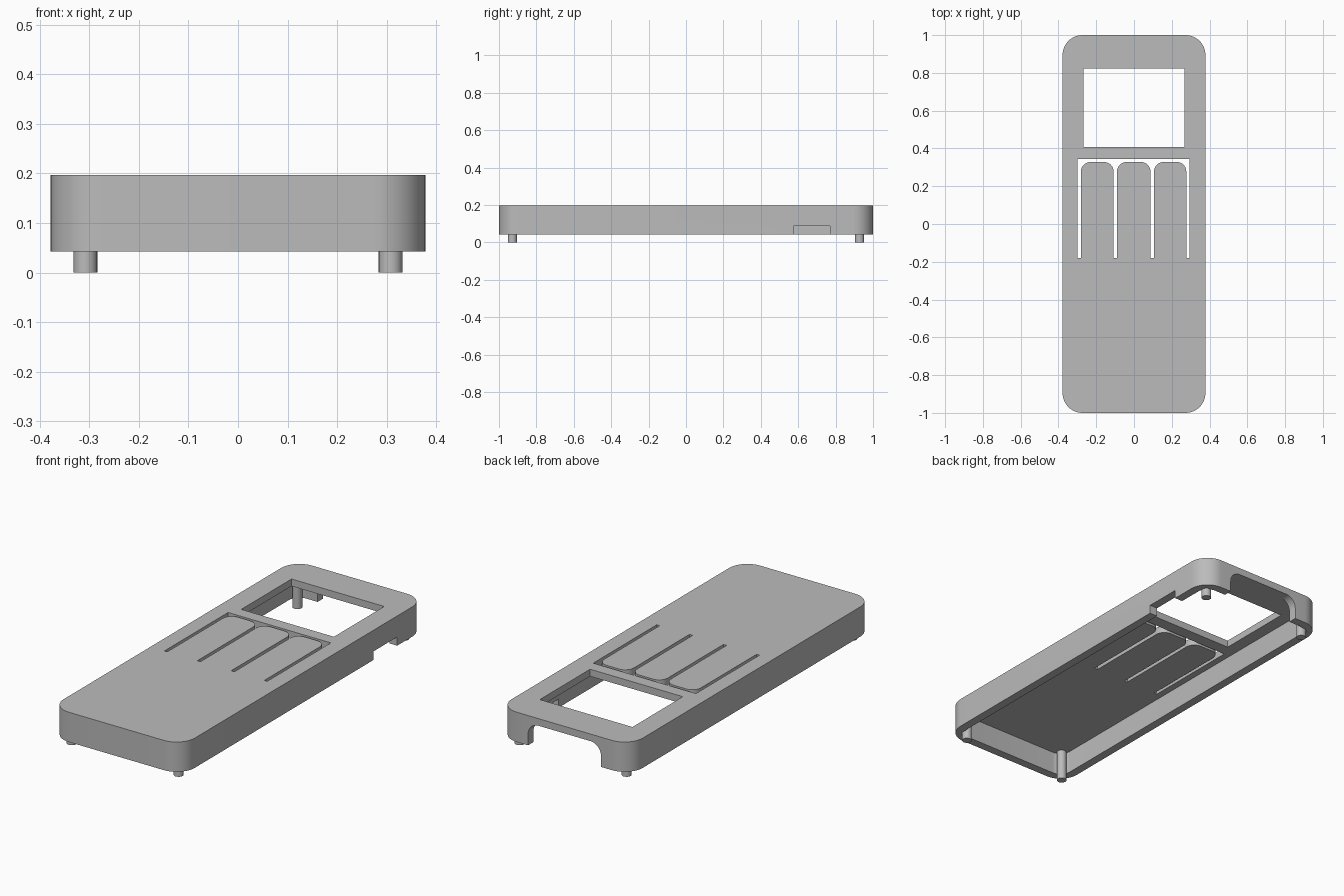
import bpy, bmesh, math

cube = bpy.data.objects.get("Cube")
if cube:
    bpy.data.objects.remove(cube, do_unlink=True)

BOTTOM, TOP, PLATE = 0.042, 0.197, 0.16   # rim, top face, underside of top plate
HALF_X, HALF_Y, WALL, RADIUS = 0.378, 1.0, 0.045, 0.105

grey = bpy.data.materials.new("plain grey")
grey.use_nodes = True
COLOUR = (0.5, 0.5, 0.5, 1)
grey.diffuse_color = COLOUR
grey.node_tree.nodes["Principled BSDF"].inputs["Base Color"].default_value = COLOUR


def arc(cx, cy, r, start, end, steps=12):
    angles = [math.radians(start + (end - start) * i / steps) for i in range(steps + 1)]
    return [(cx + r * math.cos(a), cy + r * math.sin(a)) for a in angles]


def rectangle(x0, x1, y0, y1):
    return [(x0, y0), (x1, y0), (x1, y1), (x0, y1)]


def rounded_rectangle(hx, hy, r):
    x, y = hx - r, hy - r
    return (arc(x, y, r, 0, 90) + arc(-x, y, r, 90, 180)
            + arc(-x, -y, r, 180, 270) + arc(x, -y, r, 270, 360))


def prism(name, outline, low, high, upright=False):
    """Extrude an outline along z, or along y when upright (outline is then x, z)."""
    bm = bmesh.new()
    place = (lambda p: (p[0], low, p[1])) if upright else (lambda p: (p[0], p[1], low))
    face = bm.faces.new([bm.verts.new(place(p)) for p in outline])
    new = bmesh.ops.extrude_face_region(bm, geom=[face])["geom"]
    shift = (0, high - low, 0) if upright else (0, 0, high - low)
    bmesh.ops.translate(bm, vec=shift, verts=[v for v in new if isinstance(v, bmesh.types.BMVert)])
    bmesh.ops.recalc_face_normals(bm, faces=bm.faces)
    mesh = bpy.data.meshes.new(name)
    bm.to_mesh(mesh)
    bm.free()
    mesh.materials.append(grey)
    obj = bpy.data.objects.new(name, mesh)
    bpy.context.collection.objects.link(obj)
    return obj


def smooth(obj):
    bpy.ops.object.select_all(action="DESELECT")
    obj.select_set(True)
    bpy.context.view_layer.objects.active = obj
    bpy.ops.object.shade_smooth_by_angle(angle=math.radians(30))


# Comb outline that leaves three rounded finger keys attached at the front
comb = [(-0.298, -0.18), (-0.298, 0.344), (0.294, 0.344), (0.294, -0.18)]
KEY_END, KEY_R = 0.328, 0.05
for left, right in [(0.106, 0.277), (-0.09, 0.087), (-0.281, -0.108)]:
    comb += [(right, -0.18)]
    comb += arc(right - KEY_R, KEY_END - KEY_R, KEY_R, 0, 90, 8)
    comb += arc(left + KEY_R, KEY_END - KEY_R, KEY_R, 90, 180, 8)
    comb += [(left, -0.18)]

# Arched cable opening in the back wall
arch = ([(-0.21, 0), (0.21, 0)] + arc(0.15, PLATE - 0.06, 0.06, 0, 90, 8)
        + arc(-0.15, PLATE - 0.06, 0.06, 90, 180, 8))

# Hollow, open-bottomed case
case = prism("case_shell", rounded_rectangle(HALF_X, HALF_Y, RADIUS), BOTTOM, TOP)
cutters = [
    prism("cavity_cutter", rounded_rectangle(HALF_X - WALL, HALF_Y - WALL, RADIUS - WALL), 0, PLATE),
    prism("window_cutter", rectangle(-0.267, 0.267, 0.408, 0.822), 0.1, 0.3),
    prism("key_slot_cutter", comb, 0.1, 0.3),
    prism("side_notch_cutter", rectangle(0.3, 0.45, 0.575, 0.77), 0, 0.087),
    prism("back_arch_cutter", arch, 0.9, 1.1, upright=True),
]
for cutter in cutters:
    cutter.hide_render = True
    mod = case.modifiers.new(cutter.name, "BOOLEAN")
    mod.operation = "DIFFERENCE"
    mod.solver = "EXACT"
    mod.object = cutter
bpy.context.view_layer.update()
result = bpy.data.meshes.new_from_object(case.evaluated_get(bpy.context.evaluated_depsgraph_get()))
case.modifiers.clear()
case.data = result
for cutter in cutters:
    bpy.data.objects.remove(cutter, do_unlink=True)
smooth(case)

# Four round pegs hanging from the top plate
for side, sx in (("left", 1), ("right", -1)):
    for end, sy in (("front", -1), ("back", 1)):
        peg = prism(f"{end}_{side}_peg", arc(sx * 0.308, sy * 0.928, 0.024, 0, 345, 23), 0, PLATE + 0.01)
        smooth(peg)
